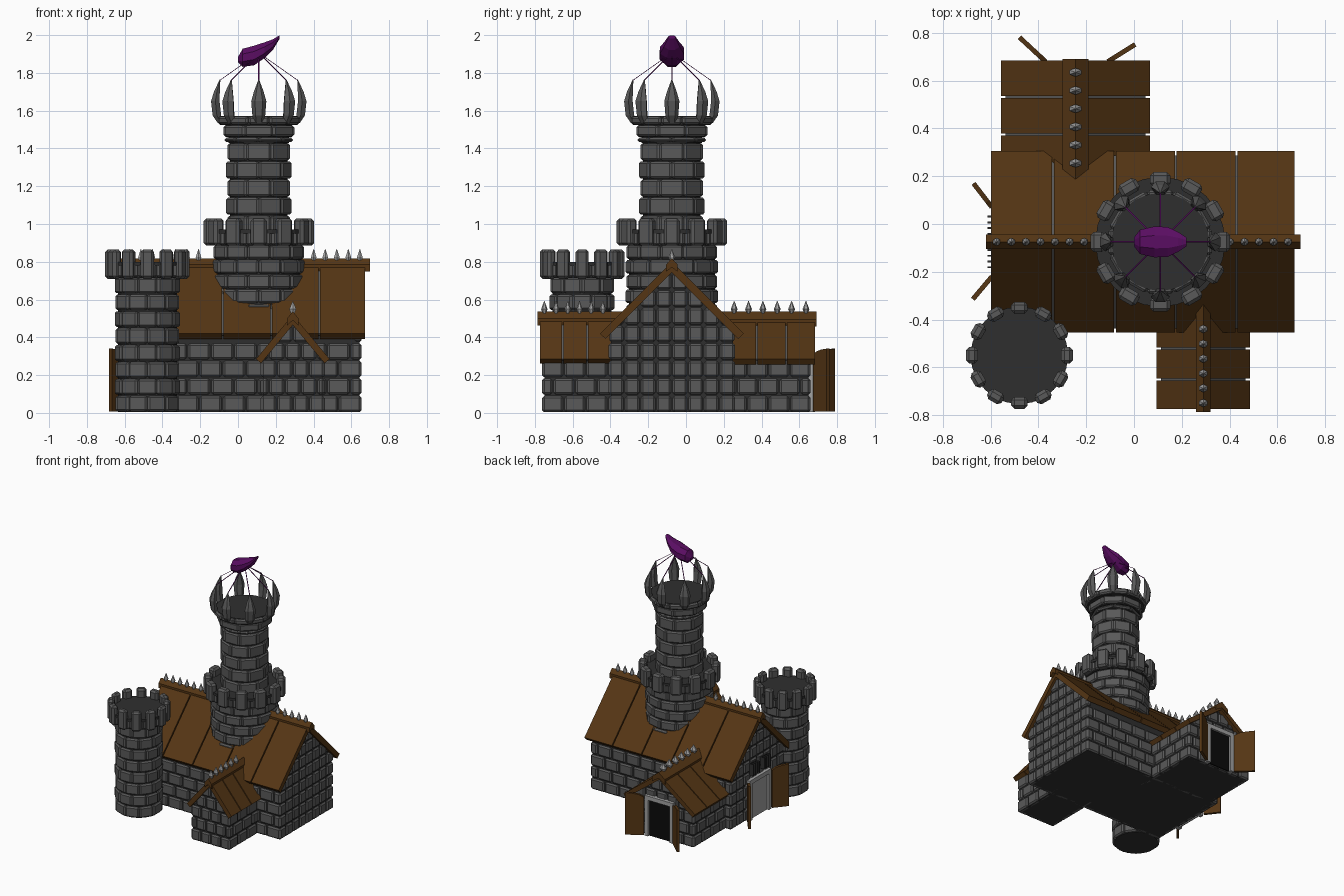
import bpy, bmesh
from math import sin, cos, pi, tan, atan2, hypot
from mathutils import Matrix, Vector

cube = bpy.data.objects.get("Cube")
if cube:
    bpy.data.objects.remove(cube)


def material(name, r, g, b):
    m = bpy.data.materials.new(name)
    m.use_nodes = True
    m.diffuse_color = (r, g, b, 1)
    m.node_tree.nodes["Principled BSDF"].inputs["Base Color"].default_value = (r, g, b, 1)
    return m


STONE = material("grey stone", .1, .1, .1)
DARK = material("dark mortar", .028, .028, .028)
WOOD = material("brown wood", .09, .036, .007)
PALE = material("pale stone", .36, .36, .36)
BLACK = material("black opening", .003, .003, .003)
PURPLE = material("purple crystal", .1, .004, .12)


def finish(name, bm, mat):
    bmesh.ops.recalc_face_normals(bm, faces=bm.faces)
    me = bpy.data.meshes.new(name)
    bm.to_mesh(me)
    bm.free()
    me.materials.append(mat)
    ob = bpy.data.objects.new(name, me)
    bpy.context.collection.objects.link(ob)


def box(bm, M, centre, size, bevel=0):
    mat = M @ Matrix.Translation(centre) @ Matrix.Diagonal((*size, 1))
    vs = bmesh.ops.create_cube(bm, size=1, matrix=mat)["verts"]
    if bevel:
        edges = list({e for v in vs for e in v.link_edges})
        bmesh.ops.bevel(bm, geom=edges, offset=bevel, segments=1, affect='EDGES')


def prism(bm, M, profile, u0, u1):
    # Profile lies in local (y, z) and is extruded along local x
    a, b = [[bm.verts.new(M @ Vector((u, y, z))) for y, z in profile] for u in (u0, u1)]
    bm.faces.new(a)
    bm.faces.new(b[::-1])
    n = len(a)
    for i in range(n):
        bm.faces.new((a[i], b[i], b[(i + 1) % n], a[(i + 1) % n]))


def loft(bm, M, rings, n):
    # Each ring: centre x, height z, radius x, radius y
    loops = [[bm.verts.new(M @ Vector((x + rx * cos(2 * pi * (i + .5) / n), ry * sin(2 * pi * (i + .5) / n), z)))
              for i in range(n)] for x, z, rx, ry in rings]
    bm.faces.new(loops[0])
    bm.faces.new(loops[-1][::-1])
    for a, b in zip(loops, loops[1:]):
        for i in range(n):
            bm.faces.new((a[i], b[i], b[(i + 1) % n], a[(i + 1) % n]))


def place(x, y, angle=0, z=0):
    return Matrix.Translation((x, y, z)) @ Matrix.Rotation(angle, 4, 'Z')


ROW = .093


def wall(name, M, half, rows, width, stagger, gable=None):
    # Bricks face local -y; gable walls are trimmed along both roof slopes
    bm = bmesh.new()
    n = round(2 * half / width)
    w = 2 * half / n
    for r in range(rows):
        shift = w / 2 if stagger and r % 2 else 0
        for i in range(n + (shift > 0)):
            a = max(-half, -half + i * w - shift)
            b = min(half, -half + (i + 1) * w - shift)
            box(bm, Matrix(), ((a + b) / 2, .02, (r + .5) * ROW), (b - a - .008, .04, ROW - .008), .01)
    if gable:
        apex, slope = gable
        for s in (-1, 1):
            bmesh.ops.bisect_plane(bm, geom=bm.verts[:] + bm.edges[:] + bm.faces[:],
                                   plane_co=(0, 0, apex), plane_no=(s * slope, 0, 1), clear_outer=True)
    bm.transform(M)
    finish(name, bm, STONE)


def roof(name, M, half, apex, eave, thick, cuts, cap, cap_ends):
    th = atan2(apex - eave, half)
    planks, under, ridge = bmesh.new(), bmesh.new(), bmesh.new()

    def slab(bm, s, u0, u1, a, e, h, t):
        prism(bm, M, [(0, a), (s * h, e), (s * (h - t * sin(th)), e - t * cos(th)), (0, a - t / cos(th))], u0, u1)
    for s in (-1, 1):
        for u0, u1 in zip(cuts, cuts[1:]):
            slab(planks, s, u0 + .004, u1 - .004, apex, eave, half, thick)
        slab(under, s, cuts[0] + .02, cuts[-1] - .02, apex - .018, eave, half - .018, thick * .4)
    drop = cap * tan(th)
    prism(ridge, M, [(0, apex + .018), (cap, apex + .016 - drop), (cap, apex - .022 - drop), (0, apex - .03),
                     (-cap, apex - .022 - drop), (-cap, apex + .016 - drop)], *cap_ends)
    finish(name + "_planks", planks, WOOD)
    finish(name + "_underlay", under, STONE)
    finish(name + "_ridge_cap", ridge, WOOD)


def spikes(name, points, z, rx, ry):
    bm = bmesh.new()
    for x, y in points:
        loft(bm, place(x, y, 0, z), [(0, -.01, rx * .5, ry * .5), (0, .014, rx, ry), (0, .058, .001, .001)], 6)
    finish(name, bm, PALE)


def core(name, M, half, u0, u1, side, apex):
    bm = bmesh.new()
    prism(bm, M, [(-half, .004), (half, .004), (half, side), (0, apex), (-half, side)], u0, u1)
    finish(name, bm, DARK)


# Buildings: name, frame along the ridge, length ends, half width, roof numbers
buildings = [
    ("hall", place(0, -.075), -.575, .655, .335, .38, .8, .42, .04,
     [-.602, -.34, -.08, .175, .43, .677], .03, (-.62, .698), 4),
    ("back_wing", place(-.245, 0, pi / 2), .1, .66, .285, .312, .52, .285, .035,
     [.12, .375, .532, .688], .055, (.12, .692), 3),
    ("front_wing", place(.29, 0, pi / 2), -.762, -.3, .17, .195, .52, .285, .035,
     [-.778, -.652, -.522, -.36], .03, (-.787, -.3), 3)]
for name, M, u0, u1, hw, half, apex, eave, t, cuts, cap, ends, rows in buildings:
    slope = (apex - eave) / half
    inner = apex - t * .6 * hypot(1, slope)
    core(name + "_core", M, hw - .012, u0 + .012, u1 - .012, inner - slope * hw, inner)
    roof(name + "_roof", M, half, apex, eave, t, cuts, cap, ends)
    mid, length = (u0 + u1) / 2, (u1 - u0) / 2
    for side, ang in (("a", 0), ("b", pi)):
        s = -1 if side == "a" else 1
        wall(f"{name}_side_wall_{side}", M @ place(mid, s * hw, ang), length, rows, .118, True)
    full = int(inner / ROW) + 1
    if name != "back_wing":
        wall(name + "_gable_low", M @ place(u0, 0, -pi / 2), hw, full, .088, name != "hall", (inner, slope))
    if name != "front_wing":
        wall(name + "_gable_high", M @ place(u1, 0, pi / 2), hw, full, .088, name != "hall", (inner, slope))

ridge_x = [-.575 + .061 * i for i in range(21)]
spikes("hall_spikes", [(x, -.075) for x in ridge_x if x < -.15 or x > .37], .81, .017, .017)
spikes("back_wing_spikes", [(-.245, .255 + .076 * i) for i in range(6)], .535, .03, .018)
spikes("front_wing_spikes", [(.29, -.75 + .062 * i) for i in range(6)], .535, .021, .017)


def tower(name, x, y, courses, n):
    # Courses: radius, bottom, top
    bricks, inner = bmesh.new(), bmesh.new()
    for k, (r, z0, z1) in enumerate(courses):
        w = 2 * r * tan(pi / n) - .008
        for i in range(n):
            M = place(x, y, 2 * pi * (i + .5 * (k % 2)) / n)
            box(bricks, M, (r - .03, 0, (z0 + z1) / 2), (.06, w, z1 - z0 - .006), .01)
        bmesh.ops.create_cone(inner, cap_ends=True, segments=24, radius1=r - .012, radius2=r - .012,
                              depth=z1 - z0, matrix=place(x, y, 0, (z0 + z1) / 2))
    finish(name + "_bricks", bricks, STONE)
    finish(name + "_core", inner, DARK)


def even(r, z0, z1, rows):
    h = (z1 - z0) / rows
    return [(r, z0 + i * h, z0 + (i + 1) * h) for i in range(rows)]


def battlement(name, x, y, r, z0, z1, width, depth, floor):
    bm = bmesh.new()
    for i in range(12):
        M = place(x, y, 2 * pi * i / 12)
        box(bm, M, (r - depth / 2, 0, (z0 + z1) / 2), (depth, width, z1 - z0), .014)
    finish(name + "_merlons", bm, STONE)
    bm = bmesh.new()
    bmesh.ops.create_cone(bm, cap_ends=True, segments=24, radius1=r - .02, radius2=r - .02,
                          depth=.02, matrix=place(x, y, 0, floor))
    finish(name + "_floor", bm, DARK)


TX, TY = .11, -.075
tower("corner_tower", -.48, -.55, even(.168, .004, .72, 8), 10)
tower("corner_tower_collar", -.48, -.55, [(.2, .715, .795)], 12)
battlement("corner_tower", -.48, -.55, .224, .71, .865, .07, .05, .79)
tower("great_tower_base", TX, TY, even(.24, .5, .89, 5), 12)
tower("great_tower_collar", TX, TY, [(.262, .885, .965)], 12)
battlement("great_tower", TX, TY, .292, .885, 1.03, .085, .06, .96)
tower("great_tower_shaft", TX, TY, even(.165, .95, 1.43, 5) + [(.172, 1.43, 1.46), (.188, 1.46, 1.525)], 8)
tower("great_tower_crown", TX, TY, [(.217, 1.525, 1.572)], 12)

# Claws around the crown, with cords up to the crystal
claws, cords = bmesh.new(), bmesh.new()
for i in range(8):
    M = place(TX, TY, pi * i / 4)
    loft(claws, M, [(.2, 1.535, .02, .026), (.222, 1.575, .026, .034), (.23, 1.65, .026, .04),
                    (.222, 1.7, .018, .026), (.205, 1.765, .002, .002)], 6)
    loft(cords, M, [(.207, 1.76, .004, .004), (.03, 1.885, .004, .004)], 4)
finish("crown_claws", claws, STONE)
finish("crystal_cords", cords, PURPLE)

# Crystal lofted along x, swept up to a tip
bm = bmesh.new()
swap = Matrix(((0, 0, 1, 0), (0, 1, 0, TY), (1, 0, 0, 0), (0, 0, 0, 1)))
loft(bm, swap, [(1.87, 0, .015, .02), (1.88, .025, .052, .055), (1.892, .085, .056, .07), (1.92, .14, .045, .068),
                (1.95, .185, .03, .045), (1.99, .22, .01, .02)], 8)
finish("crystal", bm, PURPLE)

# Open door leaves, each from hinge to free edge
leaves = [((-.37, .68), (-.48, .782)), ((-.11, .68), (.005, .752)),
          ((-.595, .07), (-.672, .17)), ((-.595, -.22), (-.675, -.315))]
for i, (h, f) in enumerate(leaves):
    dx, dy = f[0] - h[0], f[1] - h[1]
    w = hypot(dx, dy)
    bm = bmesh.new()
    prism(bm, place(*h, atan2(dy, dx) - pi / 2),
          [(0, .008), (w, .008), (w, .34), (w * .6, .335), (w * .25, .325), (0, .305)], -.01, .01)
    finish(f"door_leaf_{i + 1}", bm, WOOD)

# Doorways in local frames facing -y
for name, M, half, fill in (("back_doorway", place(-.24, .66, pi), .125, BLACK),
                            ("side_doorway", place(-.575, -.075, -pi / 2), .135, PALE)):
    bm = bmesh.new()
    for s in (-1, 1):
        box(bm, M, (s * (half - .016), -.004, .15), (.032, .04, .292))
    box(bm, M, (0, -.004, .305), (2 * half, .04, .032))
    finish(name + "_frame", bm, PALE)
    bm = bmesh.new()
    box(bm, M, (0, -.003, .147), (2 * half - .06, .008, .285))
    finish(name + "_panel", bm, fill)

# Barred windows over the side door
panes, bars = bmesh.new(), bmesh.new()
M = place(-.575, -.075, -pi / 2)
for s in (-1, 1):
    box(panes, M, (s * .07, -.002, .4), (.075, .008, .08))
    for k in range(4):
        box(bars, M, (s * .07 + (k - 1.5) * .024, -.02, .4), (.008, .036, .09))
finish("window_panes", panes, BLACK)
finish("window_bars", bars, DARK)
